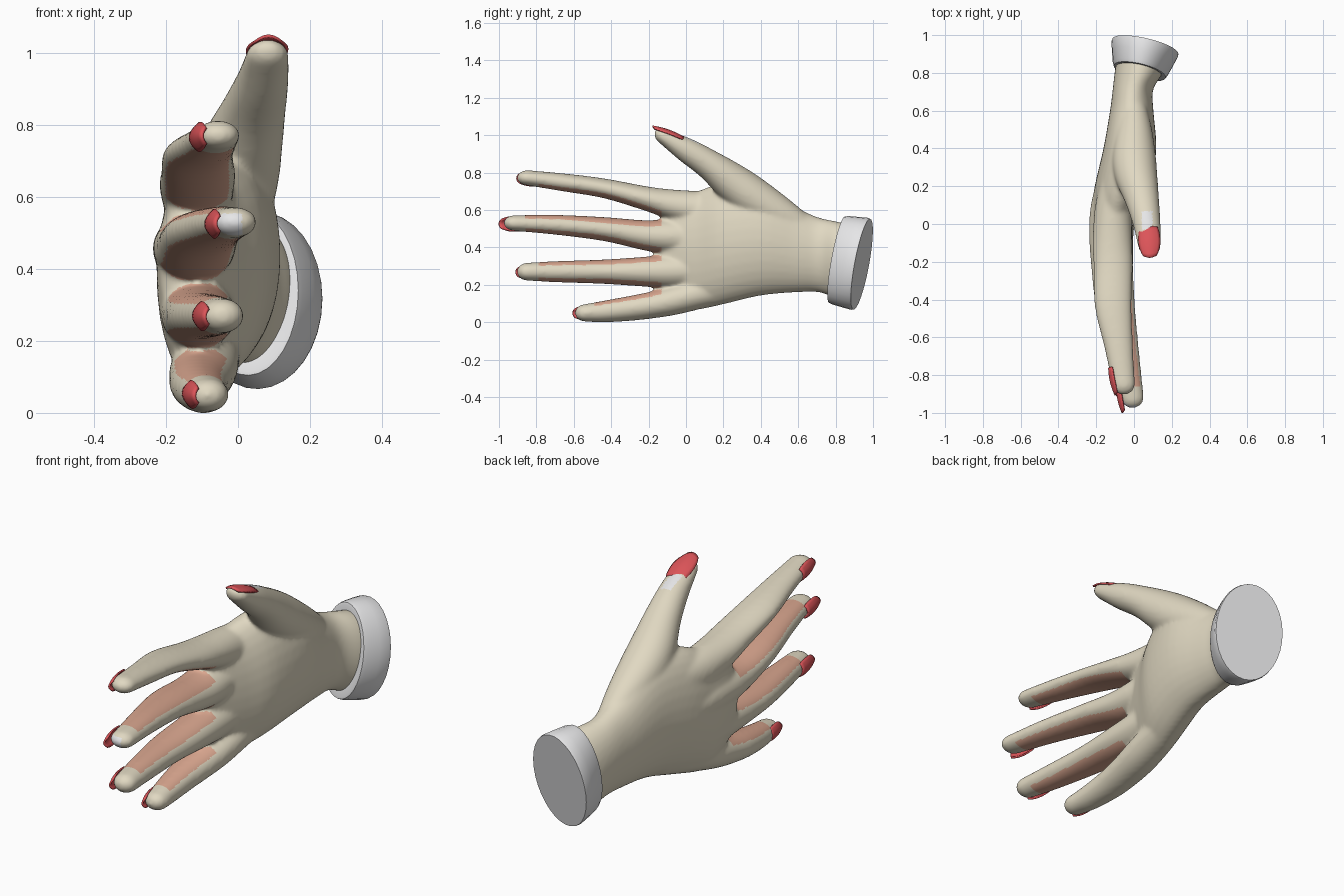
import bpy, bmesh, math
from mathutils import Vector

cube = bpy.data.objects.get("Cube")
if cube:
    bpy.data.objects.remove(cube, do_unlink=True)


def material(name, rgb):
    m = bpy.data.materials.new(name)
    m.use_nodes = True
    m.diffuse_color = (*rgb, 1)
    m.node_tree.nodes["Principled BSDF"].inputs["Base Color"].default_value = (*rgb, 1)
    return m


SKIN = material("cream skin", (0.75, 0.69, 0.54))
PINK = material("pink inner skin", (0.71, 0.39, 0.28))
RED = material("red polish", (0.72, 0.09, 0.10))
WHITE = material("white", (0.82, 0.82, 0.83))


def make_object(name, bm, *mats):
    bmesh.ops.recalc_face_normals(bm, faces=bm.faces)
    mesh = bpy.data.meshes.new(name)
    bm.to_mesh(mesh)
    bm.free()
    ob = bpy.data.objects.new(name, mesh)
    bpy.context.collection.objects.link(ob)
    for m in mats:
        mesh.materials.append(m)
    bpy.ops.object.select_all(action='DESELECT')
    bpy.context.view_layer.objects.active = ob
    ob.select_set(True)
    return ob


def skin_rings(bm, rings):
    """Bridge rings of points into a closed tube."""
    loops = [[bm.verts.new(p) for p in r] for r in rings]
    n = len(loops[0])
    for a, b in zip(loops, loops[1:]):
        for i in range(n):
            j = (i + 1) % n
            bm.faces.new((a[i], a[j], b[j], b[i]))
    bm.faces.new(loops[0])
    bm.faces.new(loops[-1])


def ellipse(centre, side, up, rx, rz, n=32):
    angles = [2 * math.pi * i / n for i in range(n)]
    return [Vector(centre) + side * rx * math.cos(a) + up * rz * math.sin(a) for a in angles]


def smooth_sections(sections, steps=4):
    """Catmull-Rom interpolation between the sections."""
    s = [Vector(v) for v in sections]
    s = [s[0] * 2 - s[1]] + s + [s[-1] * 2 - s[-2]]
    out = []
    for a, b, c, d in zip(s, s[1:], s[2:], s[3:]):
        for k in range(steps):
            t = k / steps
            out.append((b * 2 + (c - a) * t + (a * 2 - b * 5 + c * 4 - d) * t ** 2
                        + (b * 3 - a - c * 3 + d) * t ** 3) / 2)
    return out + [s[-2]]


def limb(bm, axis, sections, tip):
    """Tube through (x, y, z, rx, rz) sections with a rounded tip."""
    axis = Vector(axis).normalized()
    side = (Vector((1, 0, 0)) - axis * axis.x).normalized()
    up = axis.cross(side)
    rings = [ellipse(s[:3], side, up, s[3], s[4]) for s in smooth_sections(sections)]
    x, y, z, rx, rz = sections[-1]
    for deg in (20, 40, 60, 75, 85):
        a = math.radians(deg)
        c = Vector((x, y, z)) + axis * tip * math.sin(a)
        rings.append(ellipse(c, side, up, rx * math.cos(a), rz * math.cos(a)))
    skin_rings(bm, rings)


# Hand: palm, fingers and thumb fused into one smooth surface
bm = bmesh.new()
FORWARD = (0, -1, 0)
limb(bm, FORWARD, [
    (0.045, 0.88, 0.32, 0.135, 0.20),
    (0.025, 0.80, 0.335, 0.128, 0.205),
    (-0.006, 0.71, 0.36, 0.107, 0.20),
    (-0.012, 0.60, 0.385, 0.115, 0.225),
    (-0.022, 0.40, 0.44, 0.140, 0.298),
    (-0.060, 0.20, 0.42, 0.148, 0.325),
    (-0.100, 0.06, 0.385, 0.125, 0.315),
    (-0.122, -0.04, 0.39, 0.102, 0.28),
    (-0.132, -0.10, 0.395, 0.085, 0.235)], 0.05)
fingers = [
    [(-0.085, 0.26, 0.58, 0.085, 0.11), (-0.110, 0.08, 0.60, 0.098, 0.10),
     (-0.114, -0.09, 0.63, 0.104, 0.081), (-0.111, -0.22, 0.662, 0.104, 0.066),
     (-0.110, -0.44, 0.716, 0.098, 0.053), (-0.080, -0.66, 0.748, 0.076, 0.048),
     (-0.055, -0.85, 0.772, 0.061, 0.041)],
    [(-0.09, 0.26, 0.45, 0.10, 0.10), (-0.122, 0.08, 0.455, 0.110, 0.10),
     (-0.122, -0.09, 0.458, 0.114, 0.094), (-0.116, -0.22, 0.464, 0.111, 0.081),
     (-0.098, -0.44, 0.498, 0.104, 0.064), (-0.050, -0.70, 0.521, 0.080, 0.053),
     (-0.009, -0.92, 0.53, 0.062, 0.042)],
    [(-0.08, 0.26, 0.29, 0.09, 0.10), (-0.110, 0.08, 0.28, 0.105, 0.095),
     (-0.110, -0.09, 0.272, 0.105, 0.091), (-0.107, -0.22, 0.27, 0.102, 0.080),
     (-0.100, -0.44, 0.27, 0.092, 0.065), (-0.07, -0.68, 0.27, 0.074, 0.057),
     (-0.043, -0.85, 0.27, 0.060, 0.048)],
    [(-0.05, 0.32, 0.215, 0.07, 0.085), (-0.08, 0.12, 0.168, 0.088, 0.087),
     (-0.095, -0.05, 0.122, 0.094, 0.082), (-0.104, -0.18, 0.093, 0.088, 0.073),
     (-0.107, -0.30, 0.074, 0.080, 0.067), (-0.097, -0.44, 0.057, 0.068, 0.058),
     (-0.083, -0.54, 0.050, 0.058, 0.047)],
]
for sections in fingers:
    limb(bm, FORWARD, sections, 0.055)
limb(bm, (0.1, -0.8, 0.55), [
    (0.0, 0.68, 0.47, 0.05, 0.06), (0.0, 0.51, 0.57, 0.092, 0.094),
    (0.0, 0.36, 0.665, 0.115, 0.110), (0.012, 0.25, 0.745, 0.112, 0.104),
    (0.043, 0.125, 0.842, 0.090, 0.080), (0.068, 0.0, 0.922, 0.073, 0.066),
    (0.082, -0.115, 0.990, 0.061, 0.042)], 0.062)
hand = make_object("hand", bm, SKIN, PINK, WHITE)
remesh = hand.modifiers.new("fuse", 'REMESH')
remesh.mode = 'VOXEL'
remesh.voxel_size = 0.009
soften = hand.modifiers.new("soften", 'SMOOTH')
soften.factor = 0.5
soften.iterations = 16
for name in ("fuse", "soften"):
    bpy.ops.object.modifier_apply(modifier=name)
bpy.ops.object.shade_smooth()

# Pink sides between the fingers, pale spots by the thumb nail and middle tip
finger_ends = ((0.17, -0.49), (0.37, -0.79), (0.62, -0.86), (0.86, -0.79), (2, 0))
for f in hand.data.polygons:
    c, n = f.center, f.normal
    end = next(y for top, y in finger_ends if c.z < top)
    outer = (n.z > 0 and c.z > 0.66) or (n.z < 0 and c.z < 0.09)
    if end < c.y < -0.13 and abs(n.z) > 0.6 - 0.12 * c.y and n.x < 0.7 and not outer:
        f.material_index = 1
    if c.z > 0.93 and -0.03 < c.y < 0.07 and n.z > 0.4 and abs(c.x - 0.07) < 0.028:
        f.material_index = 2
    if c.y < -0.94 and c.x < 0.01 and abs(c.z - 0.522) < 0.032:
        f.material_index = 2


# Nails: curved plates with rounded ends
def nail(name, base, tip, out, half_width, drop):
    base, tip, out = Vector(base), Vector(tip), Vector(out)
    along = tip - base
    side = along.cross(out).normalized()
    out = side.cross(along).normalized()
    bm = bmesh.new()
    rows = []
    for i in range(9):
        t = i / 8
        w = 0.6 + 0.4 * math.sin(math.pi * min(1, 0.1 + t * 0.95)) ** 0.6
        row = []
        for j in range(9):
            v = j / 4 - 1
            bend = (1 - 0.16 * v * v) if t > 0.5 else 1
            p = base + along * (0.5 + (t - 0.5) * bend)
            p += side * half_width * w * v
            p += out * (0.005 + 0.008 * math.sin(math.pi * t) - drop * v * v * w)
            row.append(bm.verts.new(p))
        rows.append(row)
    for a, b in zip(rows, rows[1:]):
        for j in range(8):
            bm.faces.new((a[j], a[j + 1], b[j + 1], b[j]))
    ob = make_object(name, bm, RED)
    shell = ob.modifiers.new("thickness", 'SOLIDIFY')
    shell.thickness = 0.008
    shell.offset = 0
    bpy.ops.object.shade_smooth_by_angle(angle=math.radians(50))


BACK = (-1, 0, 0)
nail("index_nail", (-0.128, -0.76, 0.765), (-0.094, -0.905, 0.770), BACK, 0.039, 0.023)
nail("middle_nail", (-0.085, -0.86, 0.525), (-0.056, -1.0, 0.526), BACK, 0.039, 0.023)
nail("ring_nail", (-0.119, -0.77, 0.27), (-0.086, -0.91, 0.267), BACK, 0.039, 0.021)
nail("little_nail", (-0.147, -0.48, 0.054), (-0.115, -0.605, 0.047), BACK, 0.037, 0.021)
nail("thumb_nail", (0.078, -0.015, 0.985), (0.085, -0.18, 1.043), (0, 0, 1), 0.057, 0.018)

# Wrist cuff: tilted, flaring elliptical band, closed at both ends
normal = Vector((0.22, 0.97, -0.18)).normalized()
side = (Vector((1, 0, 0)) - normal * normal.x).normalized()
up = side.cross(normal)
back = Vector((0.06, 0.94, 0.31))
profile = [(-0.135, 0.11, 0.19), (-0.14, 0.13, 0.224),
           (-0.138, 0.141, 0.234), (-0.12, 0.150, 0.240), (-0.06, 0.168, 0.246),
           (-0.012, 0.181, 0.25), (0, 0.179, 0.247)]
bm = bmesh.new()
skin_rings(bm, [ellipse(back + normal * d, side, up, rx, rz) for d, rx, rz in profile])
make_object("wrist_cuff", bm, WHITE)
bpy.ops.object.shade_smooth_by_angle(angle=math.radians(40))
